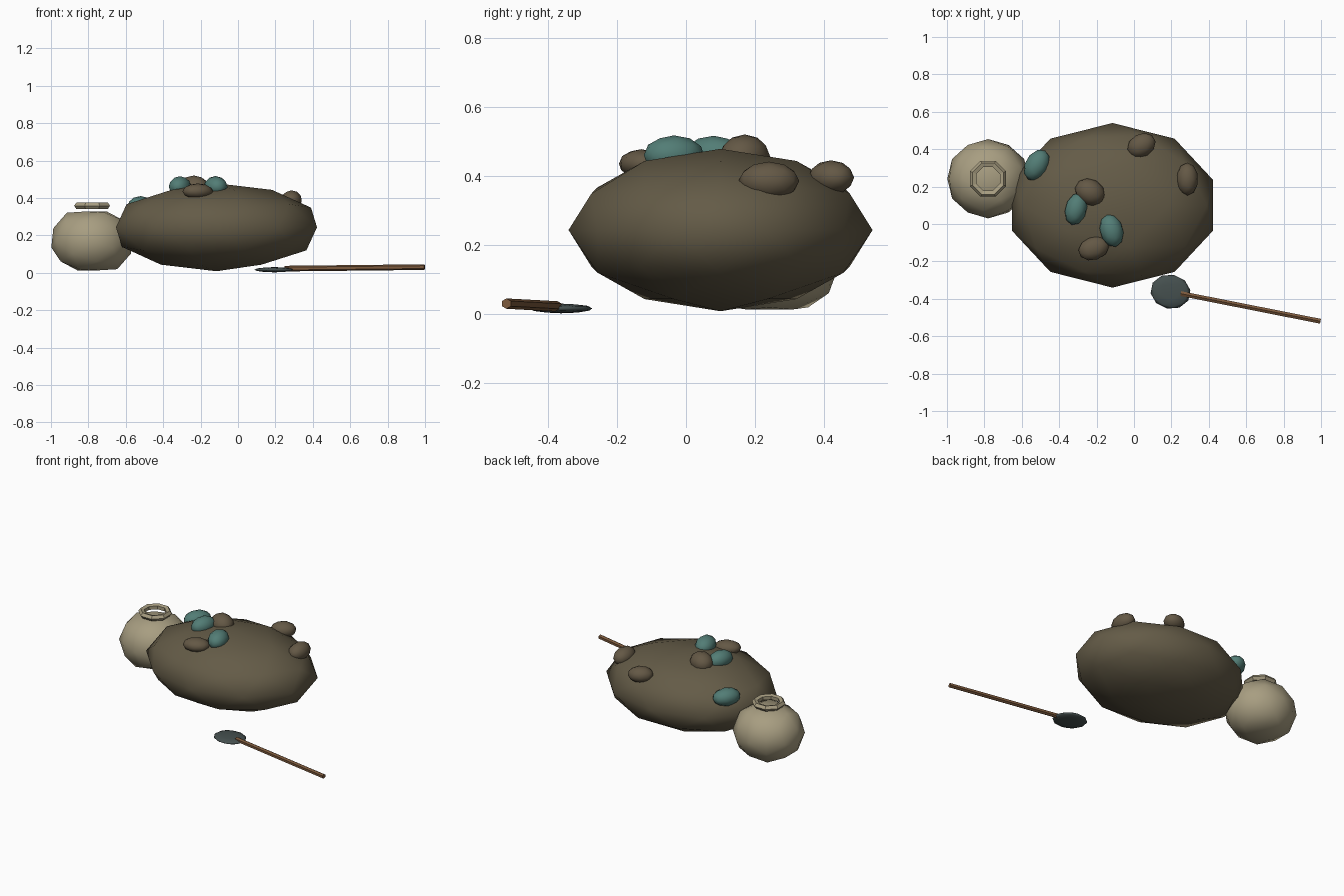
import bpy, bmesh, math
from mathutils import Matrix, Vector

cube = bpy.data.objects.get("Cube")
if cube:
    bpy.data.objects.remove(cube, do_unlink=True)


def material(name, r, g, b):
    m = bpy.data.materials.new(name)
    m.use_nodes = True
    m.diffuse_color = (r, g, b, 1)
    bsdf = next(n for n in m.node_tree.nodes if n.type == 'BSDF_PRINCIPLED')
    bsdf.inputs["Base Color"].default_value = (r, g, b, 1)
    bsdf.inputs["Roughness"].default_value = 0.9
    return m


EARTH = material("earth_brown", .127, .105, .063)
STONE = material("stone_brown", .127, .098, .06)
TEAL = material("teal", .085, .205, .18)
CLAY = material("pale_clay", .39, .34, .22)
IRON = material("dark_iron", .06, .08, .078)
WOOD = material("wood", .2, .1, .045)


def finish(name, bm, mat, smooth=True):
    mesh = bpy.data.meshes.new(name)
    bmesh.ops.recalc_face_normals(bm, faces=bm.faces)
    for f in bm.faces:
        f.smooth = smooth
    bm.to_mesh(mesh)
    bm.free()
    mesh.materials.append(mat)
    ob = bpy.data.objects.new(name, mesh)
    bpy.context.collection.objects.link(ob)
    return ob


def blob(name, mat, centre, radii, turn=0.0, pre=Matrix(), cap=None):
    """Faceted ball, stretched, turned about z and optionally flattened top and bottom."""
    bm = bmesh.new()
    bmesh.ops.create_icosphere(bm, subdivisions=2, radius=1)
    stretch = Matrix.Diagonal((*radii, 1))
    bm.transform(Matrix.Rotation(math.radians(turn), 4, 'Z') @ stretch @ pre)
    if cap:
        for v in bm.verts:
            v.co.z = max(-cap, min(cap, v.co.z))
    bm.transform(Matrix.Translation(centre))
    return finish(name, bm, mat)


# Large earth mound
blob("mound", EARTH, (-.115, .10, .243), (.565, .44, .235))

# Stones and teal shards set in the mound
stones = [
    ((-.235, .17, .455), (.085, .07, .065), -30),
    ((-.215, -.13, .435), (.085, .062, .042), 20),
    ((.04, .42, .395), (.08, .062, .05), 30),
    ((.285, .24, .385), (.058, .088, .056), 0),
]
for i, (c, r, a) in enumerate(stones):
    blob(f"stone_{i + 1}", STONE, c, r, a)

shards = [
    ((-.31, .08, .46), (.058, .088, .056), -15),
    ((-.12, -.035, .46), (.062, .09, .057), 15),
    ((-.52, .315, .355), (.062, .09, .055), -30),
]
for i, (c, r, a) in enumerate(shards):
    blob(f"teal_shard_{i + 1}", TEAL, c, r, a)

# Round jar resting on one facet
tip = Matrix.Rotation(math.pi, 4, 'Z') @ Matrix.Rotation(math.radians(37.4), 4, 'Y')
blob("jar_body", CLAY, (-.78, .242, .17), (.222, .212, .19), pre=tip, cap=.157)


# Jar rim: ring of small cross-sections
bm = bmesh.new()
SEG, SIDES = 8, 5
rings = []
for i in range(SEG):
    a = math.tau * (i + .5) / SEG
    ring = []
    for j in range(SIDES):
        b = math.tau * j / SIDES
        d = .084 + .02 * math.cos(b)
        ring.append(bm.verts.new((-.78 + d * math.cos(a), .242 + d * math.sin(a),
                                  .358 + .019 * math.sin(b))))
    rings.append(ring)
for i in range(SEG):
    p, q = rings[i], rings[(i + 1) % SEG]
    for j in range(SIDES):
        k = (j + 1) % SIDES
        bm.faces.new((p[j], q[j], q[k], p[k]))
finish("jar_rim", bm, CLAY, smooth=False)

# Shovel lying on the ground
blob("shovel_head", IRON, (.195, -.362, .016), (.108, .092, .014), -11)

start, end = Vector((.25, -.372, .022)), Vector((.997, -.52, .03))
bm = bmesh.new()
bmesh.ops.create_cone(bm, cap_ends=True, segments=6, radius1=.015, radius2=.015,
                      depth=(end - start).length)
bm.transform(Matrix.Translation((start + end) / 2)
             @ (end - start).to_track_quat('Z', 'Y').to_matrix().to_4x4())
finish("shovel_handle", bm, WOOD, smooth=False)
